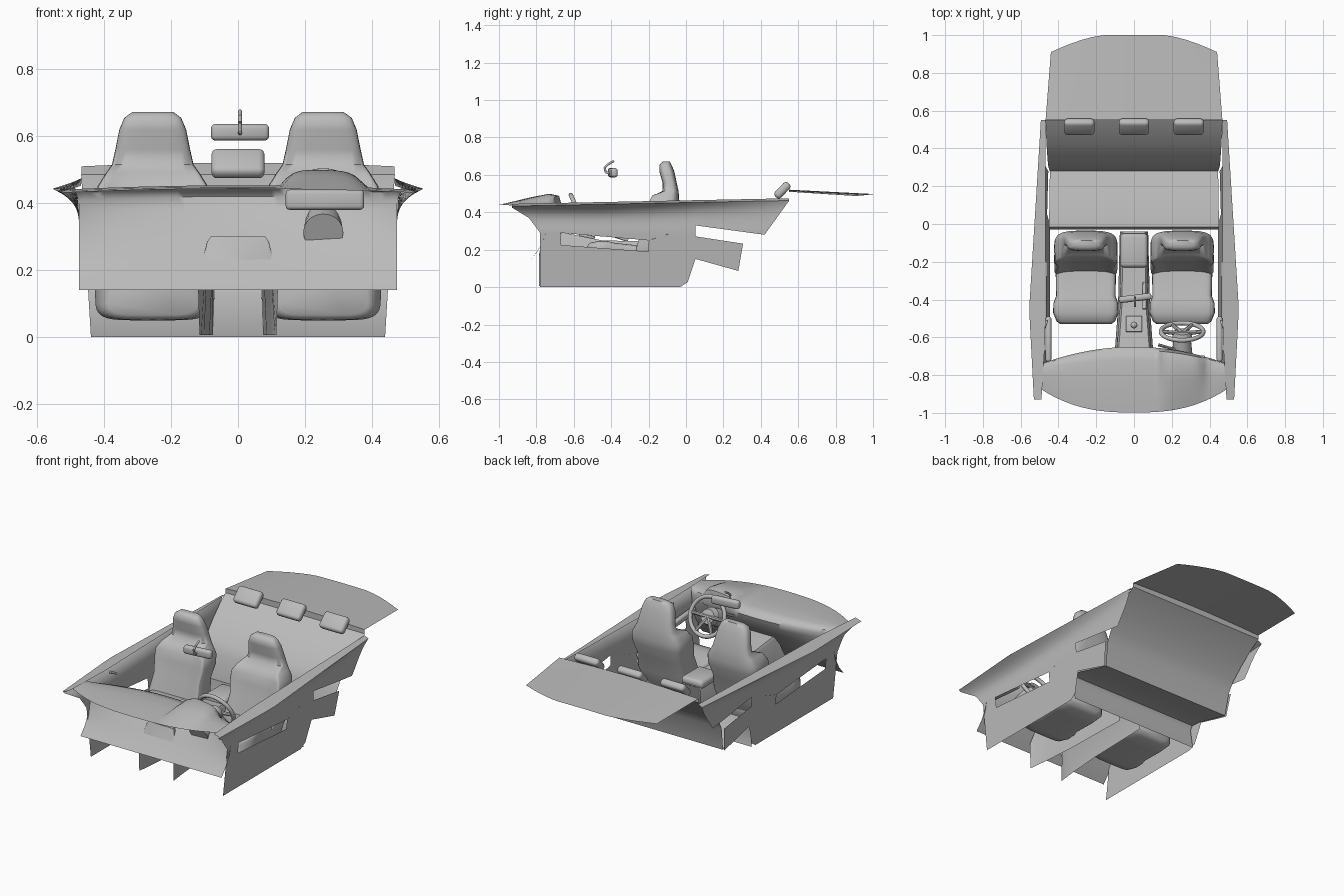
import bpy, bmesh, math
from mathutils import Vector

if "Cube" in bpy.data.objects:
    bpy.data.objects.remove(bpy.data.objects["Cube"])

GREY = (0.5, 0.5, 0.5, 1)
mat = bpy.data.materials.new("interior grey")
mat.use_nodes = True
mat.diffuse_color = GREY
mat.node_tree.nodes["Principled BSDF"].inputs["Base Color"].default_value = GREY


def finish(name, bm, angle=40):
    """Turn a bmesh into a smooth shaded object."""
    bmesh.ops.remove_doubles(bm, verts=bm.verts, dist=0.0005)
    bmesh.ops.recalc_face_normals(bm, faces=bm.faces)
    mesh = bpy.data.meshes.new(name)
    bm.to_mesh(mesh)
    bm.free()
    mesh.materials.append(mat)
    ob = bpy.data.objects.new(name, mesh)
    bpy.context.collection.objects.link(ob)
    bpy.ops.object.select_all(action="DESELECT")
    ob.select_set(True)
    bpy.context.view_layer.objects.active = ob
    bpy.ops.object.shade_smooth_by_angle(angle=math.radians(angle))
    return ob


def add_grid(bm, rows, closed=False):
    """Skin rows of points with quads."""
    vs = [[bm.verts.new(p) for p in row] for row in rows]
    n = len(vs[0])
    for a, b in zip(vs, vs[1:]):
        for i in range(n if closed else n - 1):
            j = (i + 1) % n
            bm.faces.new((a[i], a[j], b[j], b[i]))
    if closed:
        bm.faces.new(vs[0])
        bm.faces.new(vs[-1])


def sheet(name, rows, angle=40):
    bm = bmesh.new()
    add_grid(bm, rows)
    return finish(name, bm, angle)


def ring(n, a, b, power=0.6):
    """Rounded rectangle outline with half sizes a and b."""
    pts = []
    for i in range(n):
        t = math.tau * i / n
        c, s = math.cos(t), math.sin(t)
        pts.append((math.copysign(abs(c) ** power, c) * a,
                    math.copysign(abs(s) ** power, s) * b))
    return pts


def loft(name, sections):
    bm = bmesh.new()
    add_grid(bm, sections, closed=True)
    return finish(name, bm, 60)


def block(name, centre, size, bevel=0.01, rot=(0, 0, 0)):
    bm = bmesh.new()
    bmesh.ops.create_cube(bm, size=1)
    for v in bm.verts:
        v.co = Vector(a * b for a, b in zip(v.co, size))
    bmesh.ops.bevel(bm, geom=bm.edges[:], offset=bevel, segments=3,
                    profile=0.5, affect="EDGES")
    ob = finish(name, bm)
    ob.location, ob.rotation_euler = centre, rot


def rod(name, a, b, r1, r2, sides=20):
    a, b = Vector(a), Vector(b)
    bm = bmesh.new()
    bmesh.ops.create_cone(bm, cap_ends=True, segments=sides, radius1=r1,
                          radius2=r2, depth=(b - a).length)
    ob = finish(name, bm)
    ob.location = (a + b) / 2
    ob.rotation_euler = (b - a).to_track_quat("Z", "Y").to_euler()


def lerp(pts, t):
    """Piecewise linear lookup."""
    for (a, p), (b, q) in zip(pts, pts[1:]):
        if t <= b:
            return p + (q - p) * max(0, t - a) / (b - a)
    return pts[-1][1]


# Side panels: upright thin sheets that turn out sharply into a sill
def waist(y):
    return 0.445 + 0.03 * (y + 0.93) / 1.48


def rim_z(y):
    return waist(y) - 0.012


def rim_x(y):
    return lerp([(-0.93, 0.53), (-0.45, 0.555), (0.55, 0.493)], y)


def panel_x(y, z):
    f = max(0, (z - 0.3) / (rim_z(y) - 0.3))
    base = 0.445 + 0.1 * min(z, 0.3)
    return base + (rim_x(y) - base) * f ** 4


def panel_strip(bm, side, ys, low, high, lean=0):
    rows = []
    for y0, y1 in zip(ys, ys[1:]):
        for k in range(7):
            y = y0 + (y1 - y0) * k / 6
            a, b = low(y), high(y)
            zs = [a + (b - a) * j / 12 for j in range(13)]
            rows.append([(side * panel_x(y, z), y + lean * (y - ys[0]) * (z - a), z)
                         for z in zs])
    add_grid(bm, rows)


UPPER = [(-0.93, 0.425), (-0.84, 0.37), (-0.78, 0.29), (-0.67, 0.29),
         (-0.2, 0.25), (0.05, 0.33), (0.42, 0.28), (0.55, 0.46)]
SLOT = [(-0.78, 0.29), (-0.67, 0.29), (-0.669, 0.225), (-0.2, 0.19),
        (-0.199, 0.25), (0.05, 0.33)]
for side, tag in ((1, "left"), (-1, "right")):
    bm = bmesh.new()
    panel_strip(bm, side, [p[0] for p in UPPER], lambda y: lerp(UPPER, y), rim_z)
    panel_strip(bm, side, [p[0] for p in SLOT],
                lambda y: max(0, y) * 3, lambda y: lerp(SLOT, y))
    panel_strip(bm, side, [0.05, 0.28], lambda y: 0.165 - 0.28 * y,
                lambda y: 0.28 - 0.17 * y, 0.75)
    finish(tag + "_side_panel", bm)
    sill = []
    for k in range(25):
        y = -0.93 + 1.48 * k / 24
        inner = lerp([(-0.93, 0.49), (-0.6, 0.47), (0.55, 0.467)], y)
        sill.append([(side * rim_x(y), y, rim_z(y)), (side * inner, y, waist(y))])
    sheet(tag + "_door_sill", sill)
    block(tag + "_door_armrest", (side * 0.453, -0.61, 0.31),
          (0.03, 0.24, 0.04), 0.012, (-0.08, 0, 0))
    rod(tag + "_door_handle", (side * 0.475, -0.55, 0.42),
        (side * 0.46, -0.51, 0.4), 0.008, 0.006, 10)

# Dashboard: one sheet from the windscreen lip over the top and down
dash_profile = [  # share of depth, height, half width
    (0, 0.443, 0.53), (0.2, 0.448, 0.525), (0.5, 0.453, 0.51),
    (0.8, 0.452, 0.495), (0.95, 0.442, 0.485), (1, 0.42, 0.477),
    (0.97, 0.38, 0.475), (0.85, 0.32, 0.475), (0.72, 0.25, 0.475),
    (0.6, 0.19, 0.475), (0.48, 0.14, 0.475)]
rows = []
for s, z, hw in dash_profile:
    row = []
    for i in range(49):
        u = i / 24 - 1
        x = u * hw
        front = -0.998 + 0.15 * abs(u) ** 2.6
        rear = -0.65 - 0.085 * u * u
        if z < 0.4:   # lower wall runs straight across
            k = (0.4 - z) / 0.26
            front, rear = front * (1 - k) - 0.99 * k, rear * (1 - k) - 0.67 * k
        hood = max(0, 1 - ((x - 0.255) / 0.13) ** 4) if z > 0.43 else 0
        drop = 0.012 * u * u if z > 0.4 else 0
        row.append((x, front + (rear - front) * s,
                    z - drop + 0.05 * hood * min(s / 0.8, 1)))
    rows.append(row)
sheet("dashboard", rows, 50)
block("column_cowl", (0.26, -0.76, 0.41), (0.235, 0.13, 0.06), 0.012)

# Steering wheel and column
hub = Vector((0.255, -0.57, 0.39))
tilt = math.radians(-66)
axis = Vector((0, -math.sin(tilt), math.cos(tilt)))
up = Vector((0, -math.cos(tilt), -math.sin(tilt)))
rows = []
for i in range(41):
    t = math.tau * i / 40
    out = Vector((1, 0, 0)) * math.cos(t) + up * math.sin(t)
    rows.append([hub + out * (0.112 + 0.012 * math.cos(p)) + axis * 0.012 * math.sin(p)
                 for p in (math.tau * j / 10 for j in range(11))])
sheet("steering_wheel_rim", rows, 60)
rod("steering_hub", hub - axis * 0.035, hub, 0.055, 0.042)
rod("steering_column", hub - axis * 0.19, hub - axis * 0.03, 0.06, 0.045)
for k, a in enumerate((0, 180, 240, 300)):
    a = math.radians(a)
    tip = hub + Vector((math.cos(a), 0, 0)) * 0.11 + up * math.sin(a) * 0.11
    rod("steering_spoke_%d" % (k + 1), hub - axis * 0.01, tip, 0.014, 0.009, 8)
rod("indicator_stalk", (0.24, -0.67, 0.38), (0.13, -0.64, 0.4), 0.006, 0.008, 8)

# Front seats
BACK = [  # height, centre y, half width, half depth
    (0.1, -0.2, 0.12, 0.05), (0.14, -0.195, 0.15, 0.07),
    (0.22, -0.175, 0.168, 0.075), (0.32, -0.145, 0.155, 0.072),
    (0.4, -0.12, 0.168, 0.08), (0.45, -0.112, 0.165, 0.077),
    (0.49, -0.1, 0.14, 0.062), (0.515, -0.083, 0.122, 0.043),
    (0.56, -0.088, 0.112, 0.038), (0.62, -0.103, 0.1, 0.04),
    (0.655, -0.11, 0.085, 0.032), (0.672, -0.105, 0.062, 0.018)]
CUSHION = [  # y, centre height, half width, half height
    (-0.53, 0.14, 0.135, 0.075), (-0.515, 0.143, 0.155, 0.092),
    (-0.47, 0.147, 0.173, 0.098), (-0.42, 0.147, 0.172, 0.098),
    (-0.38, 0.142, 0.157, 0.093), (-0.25, 0.135, 0.16, 0.085),
    (-0.16, 0.13, 0.15, 0.08), (-0.13, 0.13, 0.12, 0.06)]
for side, tag in ((1, "left"), (-1, "right")):
    cx = side * 0.255
    backrest = []
    for z, yc, hw, hd in BACK:
        wrap = 0.055 if z < 0.5 else 0.0   # side bolsters reach forward
        backrest.append([(cx + x, yc + y - (wrap * (x / hw) ** 4 if y < 0 else 0), z)
                         for x, y in ring(32, hw, hd)])
    loft(tag + "_seat_back", backrest)
    loft(tag + "_seat_cushion", [
        [(cx + x, y, zc + z + (0.02 * (x / hw) ** 4 if z > 0 else 0))
         for x, z in ring(32, hw, hh, 0.4)] for y, zc, hw, hh in CUSHION])

# Rear bench: one folded sheet, then the parcel shelf and headrests
BENCH = [(0.55, 0.485), (0.5, 0.45), (0.42, 0.38), (0.34, 0.295),
         (0.305, 0.23), (0.28, 0.09), (0.2, 0.11), (0.05, 0.15),
         (-0.015, 0.155), (-0.03, 0.13), (0, 0)]
sheet("rear_bench", [[(u * (0.44 + 0.06 * z), y, z) for u in (-1, -0.5, 0, 0.5, 1)]
                     for y, z in BENCH], 45)
rows = []
for k in range(9):
    row = []
    for i in range(17):
        u = i / 8 - 1
        x = u * (0.468 - 0.028 * k / 8)
        end = 1 - 0.09 * max(0, (abs(u) - 0.35) / 0.65) ** 1.5
        row.append((x, 0.55 + (end - 0.55) * k / 8,
                    0.521 - 0.023 * k / 8 - 0.011 * u * u))
    rows.append(row)
sheet("parcel_shelf", rows)
sheet("shelf_lip", [rows[0], [(x, 0.55, 0.485) for x, y, z in rows[0]]])
for x, tag in ((-0.29, "right"), (0, "centre"), (0.29, "left")):
    block(tag + "_rear_headrest", (x, 0.515, 0.518), (0.16, 0.1, 0.045),
          0.018, (0.8, 0, 0))

# Hollow centre console running under the dashboard, with its controls
sheet("centre_console", [
    [(-b, y, 0.005), (-a, y, h - 0.015), (-a + 0.01, y, h),
     (a - 0.01, y, h), (a, y, h - 0.015), (b, y, 0.005)]
    for y, a, b, h in ((-0.04, 0.067, 0.075, 0.24), (-0.45, 0.075, 0.085, 0.25),
                       (-0.65, 0.09, 0.1, 0.29), (-0.745, 0.092, 0.11, 0.3),
                       (-0.785, 0.12, 0.115, 0.18))])
block("centre_armrest", (0, -0.14, 0.25), (0.145, 0.18, 0.05), 0.02)
block("gear_plate", (0, -0.53, 0.27), (0.085, 0.085, 0.02), 0.004, (-0.2, 0, 0))
rod("gear_lever", (0, -0.53, 0.26), (0, -0.535, 0.35), 0.012, 0.008, 12)
bm = bmesh.new()
bmesh.ops.create_uvsphere(bm, u_segments=16, v_segments=10, radius=0.018)
finish("gear_knob", bm).location = (0, -0.535, 0.355)
rod("handbrake", (0.055, -0.31, 0.25), (0.055, -0.45, 0.3), 0.009, 0.011, 12)

# Rear view mirror and its curved stem
block("mirror", (0.006, -0.392, 0.612), (0.175, 0.035, 0.05), 0.014, (0, 0, 0.12))
stem = [(-0.395, 0.605), (-0.43, 0.615), (-0.435, 0.64), (-0.415, 0.658), (-0.385, 0.675)]
for k, (a, b) in enumerate(zip(stem, stem[1:])):
    rod("mirror_stem_%d" % (k + 1), (0.006, *a), (0.006, *b), 0.006, 0.006, 10)
